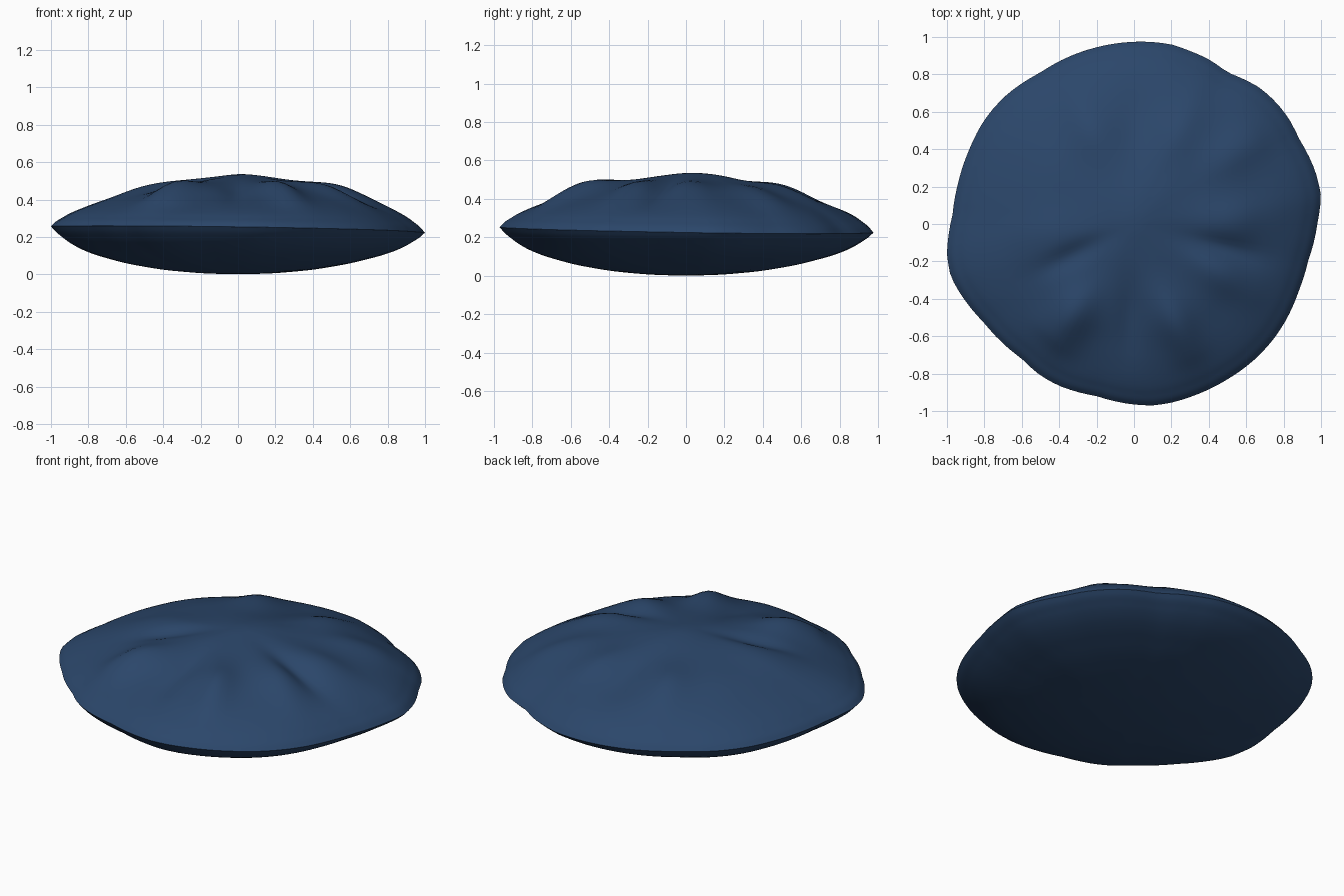
import bpy, bmesh, math

if "Cube" in bpy.data.objects:
    bpy.data.objects.remove(bpy.data.objects["Cube"])

# Outline of the cushion seen from above
OUTLINE = [(.98, 0), (1, .15), (.97, .28), (.88, .46), (.83, .56), (.76, .65), (.67, .73), (.5, .81),
           (.4, .88), (.3, .925), (.2, .96), (.05, .975), (-.1, .965), (-.2, .945), (-.4, .87),
           (-.5, .81), (-.67, .70), (-.75, .62), (-.81, .54), (-.88, .4), (-.94, .22), (-.97, .05),
           (-1, -.16), (-.98, -.28), (-.93, -.37), (-.8, -.53), (-.6, -.72), (-.5, -.81),
           (-.4, -.865), (-.2, -.92), (0, -.965), (.1, -.97), (.2, -.955), (.3, -.925),
           (.5, -.83), (.65, -.72), (.75, -.61), (.82, -.5), (.88, -.36), (.93, -.2)]
# Cross-section heights against fraction of the radius
TOP = [(0, .525), (.2, .512), (.4, .48), (.55, .45), (.7, .40), (.8, .365), (.9, .32), (.96, .285), (1, .24)]
BOTTOM = [(0, 0), (.2, .006), (.4, .024), (.6, .058), (.8, .112), (.9, .158), (.96, .198), (1, .24)]
# Radial fabric folds: direction in degrees, radius, height, half width
FOLDS = [(235, .62, .07, .12), (293, .60, .055, .10), (330, .55, .035, .10), (2, .55, .03, .11),
         (35, .68, .03, .12), (62, .58, .03, .11), (115, .58, .035, .12), (185, .45, .015, .12),
         (268, .50, -.025, .07), (345, .50, -.03, .06), (88, .55, -.025, .12), (207, .38, -.025, .06),
         (60, .08, .015, .15)]
SEGMENTS, RINGS = 120, 40


def lerp(table, t):
    for (a, u), (b, v) in zip(table, table[1:]):
        if t <= b:
            return u + (v - u) * (t - a) / (b - a)
    return table[-1][1]


def soft(table, t):
    # averaged lookup rounds the corners of the profile, exact at the rim
    w = min(.06, 1 - t)
    return sum(lerp(table, abs(t + w * k / 3)) for k in range(-3, 4)) / 7


polar = sorted((math.atan2(y, x) % math.tau, math.hypot(x, y)) for x, y in OUTLINE)
polar.append((math.tau, polar[0][1]))


def folds(x, y):
    z = 0
    for deg, rad, height, width in FOLDS:
        c, s = math.cos(math.radians(deg)), math.sin(math.radians(deg))
        along, across = x * c + y * s - rad, y * c - x * s
        z += height * math.exp(-(along / .2) ** 2 - (across / width) ** 2)
    return z


def point(t, a, table, top):
    r = t * lerp(polar, a)
    x, y = r * math.cos(a), r * math.sin(a)
    z = soft(table, t) + t ** 6 * (-.015 * x - .015 * y)
    if top:
        z += folds(x, y) * min(1, (1 - t) / .2)
    return x, y, z


# Cushion: closed shell of rings from top centre, round the rim, to bottom centre
bm = bmesh.new()
ts = [math.sin(math.pi / 2 * i / RINGS) for i in range(1, RINGS + 1)]
angles = [math.tau * j / SEGMENTS for j in range(SEGMENTS)]
rings = [[bm.verts.new(point(t, a, TOP, True)) for a in angles] for t in ts]
rings += [[bm.verts.new(point(t, a, BOTTOM, False)) for a in angles] for t in reversed(ts[:-1])]
for upper, lower in zip(rings, rings[1:]):
    for j in range(SEGMENTS):
        k = (j + 1) % SEGMENTS
        bm.faces.new((upper[j], lower[j], lower[k], upper[k]))
bm.faces.new(rings[0])
bm.faces.new(rings[-1][::-1])
bmesh.ops.recalc_face_normals(bm, faces=bm.faces)
for f in bm.faces:
    f.smooth = True
mesh = bpy.data.meshes.new("cushion")
bm.to_mesh(mesh)
bm.free()
cushion = bpy.data.objects.new("cushion", mesh)
bpy.context.collection.objects.link(cushion)

# Navy fabric
navy = bpy.data.materials.new("navy fabric")
navy.diffuse_color = (.024, .062, .145, 1)
navy.use_nodes = True
navy.node_tree.nodes["Principled BSDF"].inputs["Base Color"].default_value = navy.diffuse_color
mesh.materials.append(navy)
